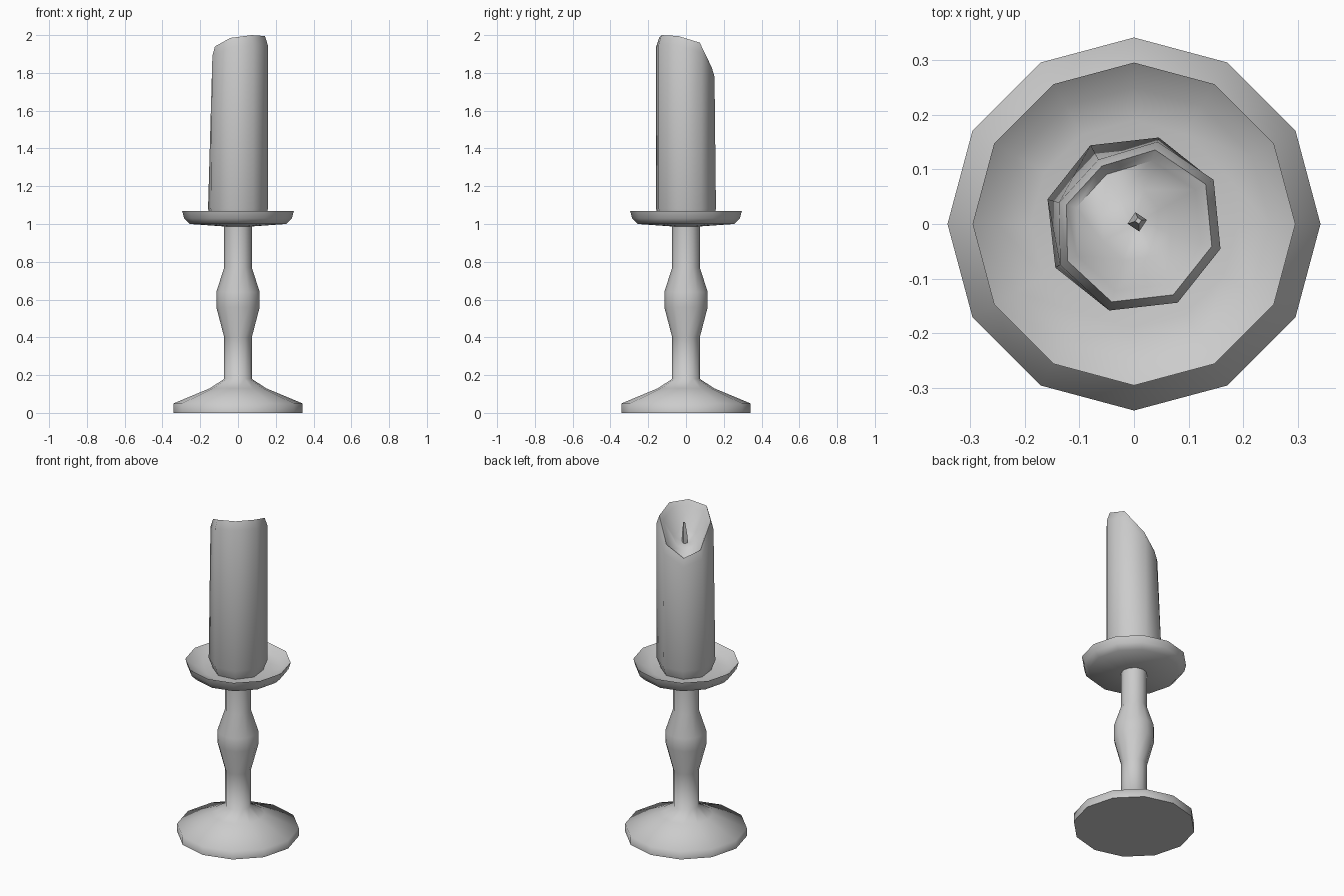
import bpy, bmesh
from math import cos, sin, radians, pi

cube = bpy.data.objects.get("Cube")
if cube:
    bpy.data.objects.remove(cube, do_unlink=True)

# One plain grey for everything
grey = bpy.data.materials.new("plain_grey")
grey.use_nodes = True
colour = (0.6, 0.6, 0.6, 1)
grey.diffuse_color = colour
grey.node_tree.nodes["Principled BSDF"].inputs["Base Color"].default_value = colour


def loft(name, rings, angle):
    """Skin a stack of equal-sized point rings and cap both ends."""
    bm = bmesh.new()
    loops = [[bm.verts.new(p) for p in ring] for ring in rings]
    n = len(loops[0])
    for low, high in zip(loops, loops[1:]):
        for i in range(n):
            j = (i + 1) % n
            bm.faces.new((low[i], low[j], high[j], high[i]))
    bm.faces.new(loops[0][::-1])
    # Fan the last ring to its centre
    bmesh.ops.poke(bm, faces=[bm.faces.new(loops[-1])])
    bmesh.ops.recalc_face_normals(bm, faces=bm.faces)
    mesh = bpy.data.meshes.new(name)
    bm.to_mesh(mesh)
    bm.free()
    mesh.materials.append(grey)
    obj = bpy.data.objects.new(name, mesh)
    bpy.context.collection.objects.link(obj)
    bpy.ops.object.select_all(action='DESELECT')
    obj.select_set(True)
    bpy.context.view_layer.objects.active = obj
    bpy.ops.object.shade_smooth_by_angle(angle=radians(angle))
    return obj


def circle(r, z, n, start=0.0, cx=0.0, cy=0.0):
    return [(cx + r * cos(start + 2 * pi * i / n), cy + r * sin(start + 2 * pi * i / n), z)
            for i in range(n)]


# Turned holder: foot, stem with a swelling, and drip dish
profile = [(0.342, 0), (0.342, 0.05), (0.15, 0.13), (0.073, 0.18),
           (0.073, 0.40), (0.115, 0.56), (0.115, 0.64), (0.073, 0.77),
           (0.073, 0.987), (0.255, 1.0), (0.285, 1.03), (0.296, 1.07),
           (0.25, 1.035), (0.19, 1.02)]
loft("candle_holder", [circle(r, z, 12) for r, z in profile], 70)

# Candle: eight sides, melted down towards the back left
start = radians(29)
rim_z = [1.96, 1.83, 1.76, 1.80, 1.94, 1.985, 2.0, 1.995]
shoulder_r = [0.167, 0.157, 0.135, 0.143, 0.155, 0.165, 0.165, 0.165]


def melted(scale, drop, level=None, blend=0.0):
    ring = []
    for i, (r, z) in enumerate(zip(shoulder_r, rim_z)):
        a = start + i * pi / 4
        height = z - drop
        if level is not None:
            height += (level - height) * blend
        ring.append((r * scale * cos(a), r * scale * sin(a), height))
    return ring


candle = [circle(0.14, 1.015, 8, start), circle(0.165, 1.08, 8, start),
          melted(1.0, 0.05), melted(0.9, 0.0), melted(0.77, 0.03),
          melted(0.42, 0.05, 1.81, 0.75), melted(0.1, 0.05, 1.8, 1.0)]
loft("candle", candle, 70)

# Wick
loft("wick", [circle(0.016, 1.79, 4, 0.2, 0.006, 0.004),
              circle(0.018, 1.84, 4, 0.2, 0.006, 0.004),
              circle(0.006, 1.925, 4, 0.2, 0.008, 0.006)], 30)
